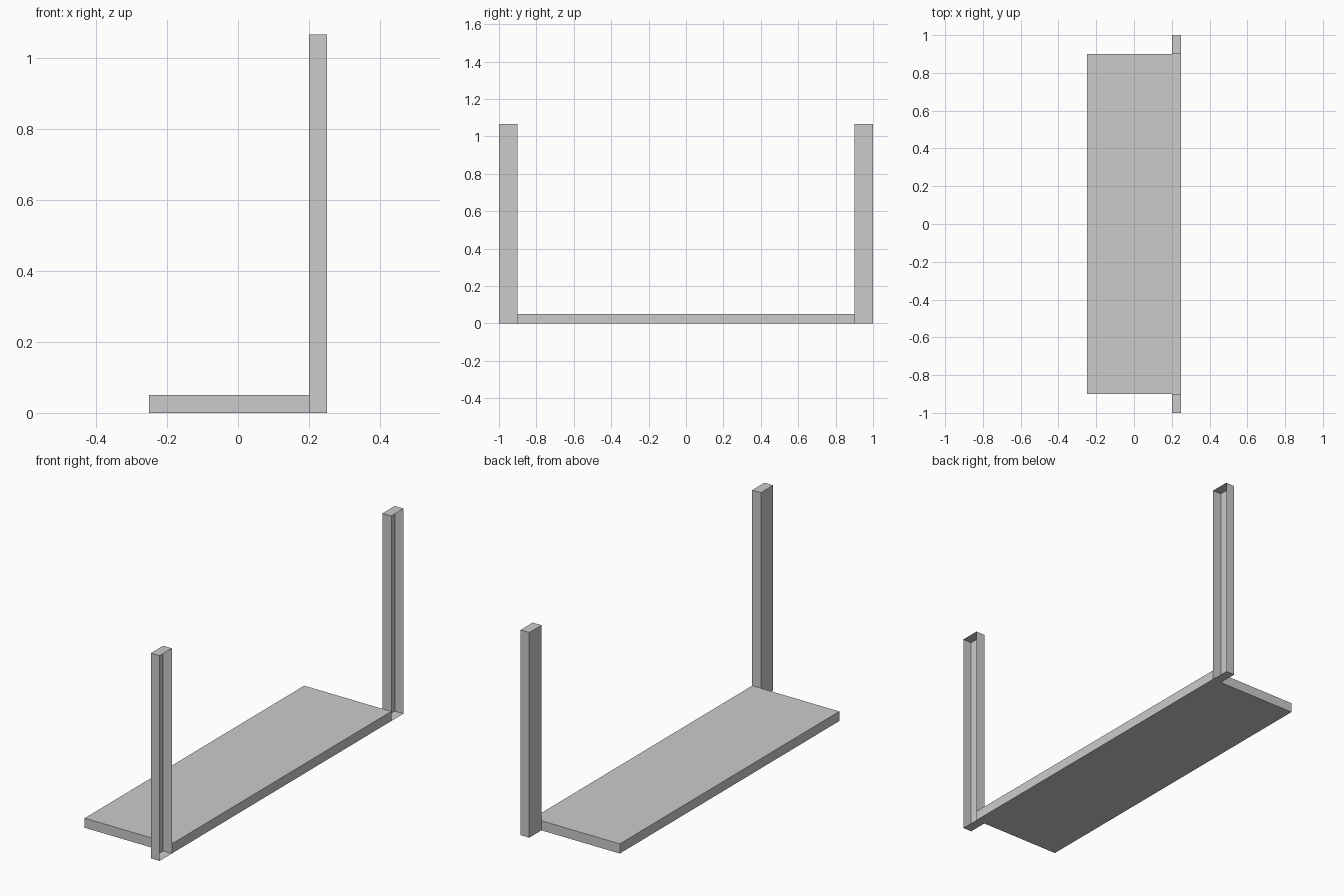
import bpy, bmesh
from mathutils import Vector

if "Cube" in bpy.data.objects:
    bpy.data.objects.remove(bpy.data.objects["Cube"])


def box(name, lo, hi, open_right=False):
    """Axis-aligned box between two corners, optionally without its +x face."""
    lo, hi = Vector(lo), Vector(hi)
    bm = bmesh.new()
    bmesh.ops.create_cube(bm, size=1)
    for v in bm.verts:
        v.co = (lo + hi) / 2 + v.co * (hi - lo)
    if open_right:
        bm.normal_update()
        faces = [f for f in bm.faces if f.normal.x > 0.9]
        bmesh.ops.delete(bm, geom=faces, context='FACES_ONLY')
    mesh = bpy.data.meshes.new(name)
    bm.to_mesh(mesh)
    bm.free()
    obj = bpy.data.objects.new(name, mesh)
    bpy.context.collection.objects.link(obj)
    return obj


# Flat base plank
box("base_plank", (-0.25, -0.9, 0), (0.25, 0.9, 0.05))

# Upright channel posts at both ends, open on the +x side
box("front_post", (0.2, -1.0, 0), (0.25, -0.9, 1.065), open_right=True)
box("back_post", (0.2, 0.9, 0), (0.25, 1.0, 1.065), open_right=True)
